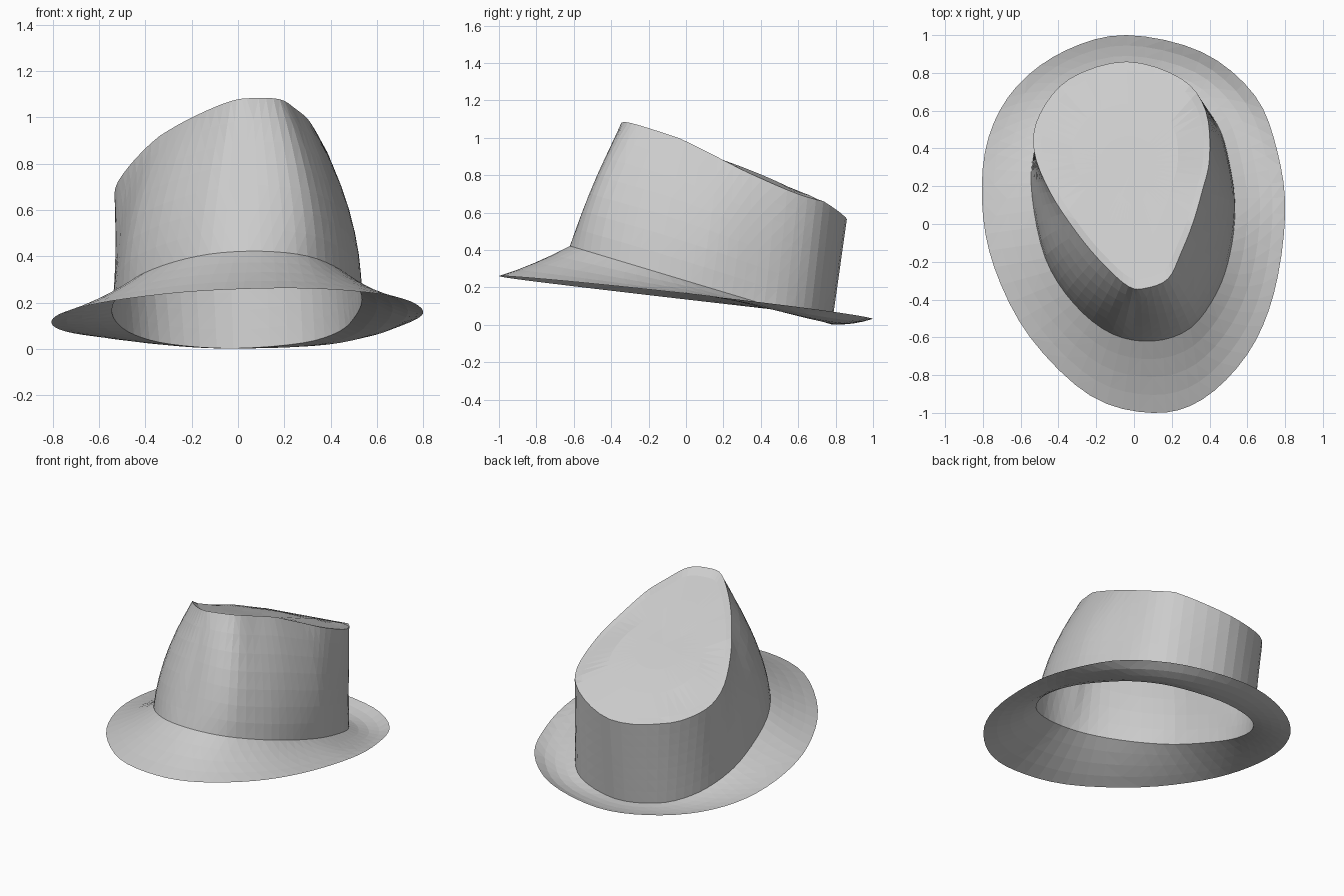
import bpy
import bmesh
from mathutils import Vector

cube = bpy.data.objects.get("Cube")
if cube:
    bpy.data.objects.remove(cube, do_unlink=True)

# Plan outlines, counter-clockwise from the front centre
BRIM = [(.1, -1), (.36, -.93), (.6, -.69), (.74, -.37), (.8, .05), (.76, .38),
        (.64, .68), (.36, .91), (-.04, 1), (-.36, .92), (-.62, .73), (-.77, .46),
        (-.805, .12), (-.74, -.23), (-.55, -.6), (-.23, -.91)]
SEAM = [(.1, -.62), (.3, -.55), (.44, -.36), (.51, -.15), (.535, .08), (.51, .3),
        (.44, .53), (.28, .7), (-.02, .78), (-.29, .72), (-.45, .58), (-.53, .38),
        (-.54, .15), (-.47, -.18), (-.32, -.42), (-.12, -.58)]
RIM = [(.06, -.34), (.18, -.29), (.25, -.15), (.31, 0), (.36, .17), (.4, .35),
       (.38, .6), (.25, .77), (-.04, .86), (-.34, .77), (-.5, .58), (-.53, .39),
       (-.445, .17), (-.3, -.05), (-.165, -.21), (-.03, -.33)]


def clamp(value):
    return min(1, max(0, value))


# Height rules for the three loops
def brim_height(x, y):
    return .152 - .113 * y - .006 * y * y + .02 * x


def seam_height(x, y):
    return max(0, .236 - .3 * y)


def rim_height(x, y):
    side_dip = .25 * max(0, -x - .35) + .45 * max(0, x - .3)
    return .955 - .385 * y - .075 * y * y + .1 * x - side_dip


def smooth_loop(points, height, steps=4):
    """Closed spline through the plan points, lifted by a height rule."""
    pts = [Vector(p) for p in points]
    n = len(pts)
    loop = []
    for i in range(n):
        a, b, c, d = (pts[(i + k) % n] for k in (-1, 0, 1, 2))
        for s in range(steps):
            t = s / steps
            p = b + (c - a) * t / 2
            p += (a * 2 - b * 5 + c * 4 - d) * t * t / 2
            p += (b * 3 - a - c * 3 + d) * t ** 3 / 2
            loop.append(Vector((p.x, p.y, height(p.x, p.y))))
    return loop


def blend(lower, upper, t, bulge):
    """Loop part-way between two loops, pushed sideways or down by a rule."""
    return [a.lerp(b, t) + bulge(a) * 4 * t * (1 - t) for a, b in zip(lower, upper)]


def shrink(loop, scale, drop):
    """Smaller copy of the rim that lies on the sloping top."""
    centre = Vector((-.02, .3))
    result = []
    for p in loop:
        q = centre + (p.xy - centre) * scale
        fade = clamp(.86 - p.y)
        result.append(Vector((q.x, q.y, rim_height(q.x, q.y) - drop * fade)))
    return result


def build(name, loops, material, cap=False):
    bm = bmesh.new()
    rings = [[bm.verts.new(p) for p in loop] for loop in loops]
    n = len(rings[0])
    for low, high in zip(rings, rings[1:]):
        for i in range(n):
            j = (i + 1) % n
            bm.faces.new((low[i], low[j], high[j], high[i]))
    if cap:
        middle = sum((v.co for v in rings[-1]), Vector()) / n
        tip = bm.verts.new(middle)
        for i in range(n):
            bm.faces.new((rings[-1][i], rings[-1][(i + 1) % n], tip))
    bmesh.ops.triangulate(bm, faces=bm.faces[:])
    mesh = bpy.data.meshes.new(name)
    bm.to_mesh(mesh)
    bm.free()
    mesh.materials.append(material)
    obj = bpy.data.objects.new(name, mesh)
    bpy.context.collection.objects.link(obj)
    return obj


# One grey felt for the whole hat
felt = bpy.data.materials.new("grey_felt")
felt.use_nodes = True
grey = (.6, .6, .6, 1)
felt.diffuse_color = grey
felt.node_tree.nodes["Principled BSDF"].inputs["Base Color"].default_value = grey

brim = smooth_loop(BRIM, brim_height)
seam = smooth_loop(SEAM, seam_height)
rim = smooth_loop(RIM, rim_height)


# Crown sides swell towards the front and run straight at the back
def wall_bulge(p):
    limit = .5 if p.x > 0 else .25
    amount = .085 * clamp(abs(p.x) / .35) * clamp((limit - p.y) / .4)
    return Vector((p.x, p.y, 0)) * amount


# Brim sags between edge and crown, with a soft dent at the back left
def brim_sag(p):
    dent = .05 * max(0, p.x) * clamp(p.y)
    return Vector((0, 0, -.01 - dent))


build("hat_brim", [blend(brim, seam, k / 4, brim_sag) for k in range(5)], felt)

# Crown wall, creased rim and sloping top, open underneath
wall = [blend(seam, rim, k / 7, wall_bulge) for k in range(8)]
top = [shrink(rim, s, .02) for s in (.92, .6, .3)]
build("hat_crown", wall + top, felt, cap=True)
